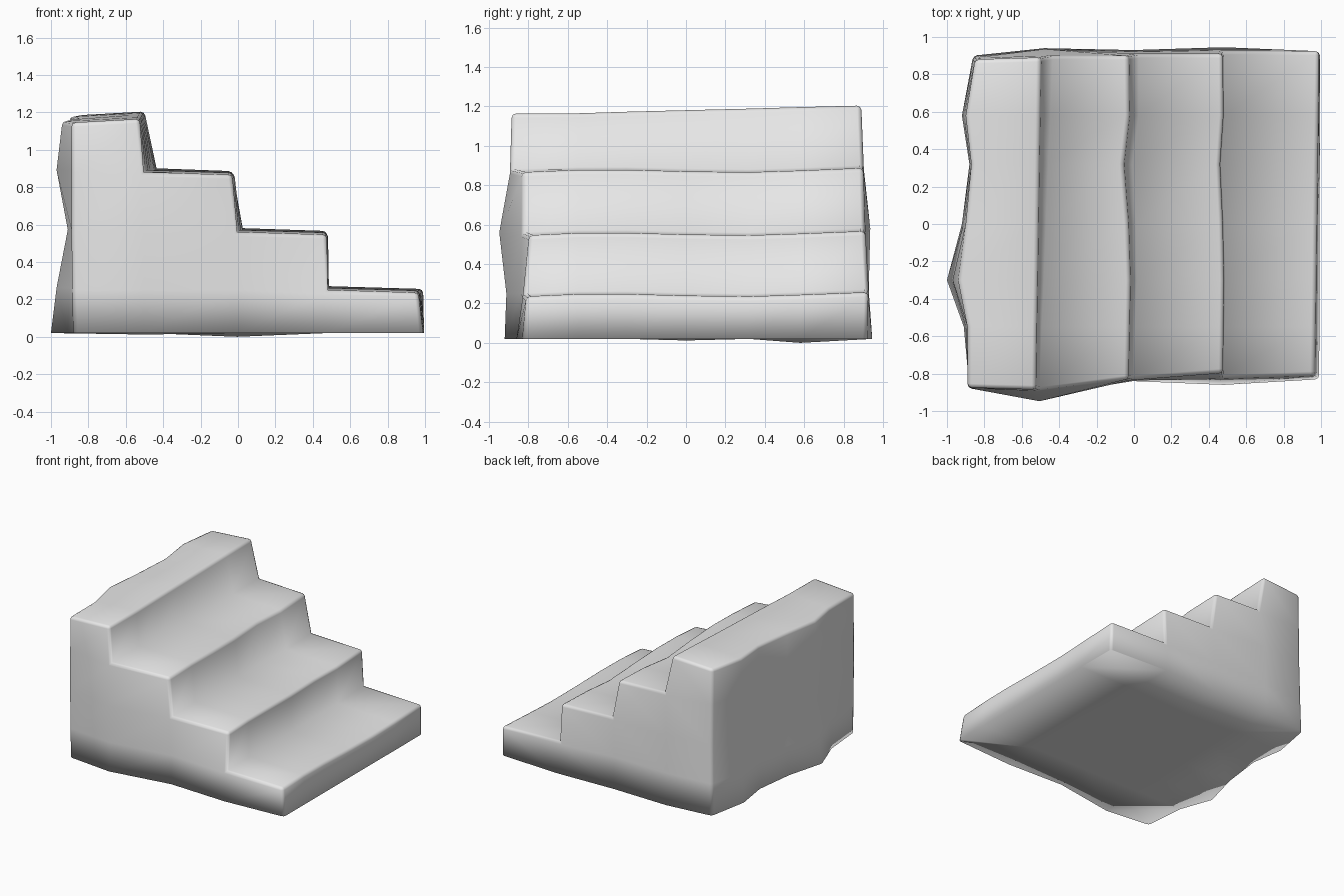
import bpy
import bmesh
import math

if "Cube" in bpy.data.objects:
    bpy.data.objects.remove(bpy.data.objects["Cube"], do_unlink=True)

STEPS = 4
ROWS = [-0.88, -0.55, -0.3, 0.0, 0.32, 0.58, 0.89]   # stations across the width
LAST = len(ROWS) - 1

# Worn outlines: one value per station or per column line
LEFT_TOP = [-0.89, -0.89, -0.94, -0.90, -0.87, -0.90, -0.85]
LEFT_FOOT = [-0.88, -0.91, -1.0, -0.92, -0.88, -0.92, -0.86]
NOSE_X = [0, -0.525, -0.03, 0.475, 0.965]
INNER_X = [0, -0.505, -0.005, 0.48]
WAVE = [0, 0.005, 0.01, 0, -0.025, 0.005, 0]
TREAD_Z = [0, 0.25, 0.56, 0.88, 1.165]
FRONT_TOP = [-0.875, -0.885, -0.83, -0.795, -0.81]
FRONT_FOOT = [-0.88, -0.92, -0.84, -0.86, -0.83]
BACK_TOP = [0.88, 0.89, 0.90, 0.91, 0.925]
BACK_FOOT = [0.90, 0.94, 0.93, 0.945, 0.92]


def lerp(a, b, t):
    return a + (b - a) * t


def point(i, k, j):
    """Worn position of column line i, level k, station j."""
    t = j / LAST
    top = min(STEPS, STEPS + 1 - i)
    up = k / top
    # Across the stairs
    if i == 0:
        x = lerp(LEFT_FOOT[j], LEFT_TOP[j], min(1, k / 2))
        if j == 2:
            x += 0.03 if k == 2 else (-0.03 if k == 3 else 0)
    else:
        x = NOSE_X[i]
        if k < top:
            x = INNER_X[i] if i < STEPS else 0.99
        if i == 1:
            x += t * (0.07 if k == 3 else 0.025)
        elif i == STEPS:
            x += t * (0.025 if k else 0.005)
        elif k:
            x += WAVE[j] * (1 if i == 2 else 0.6)
            x += 0.03 * t if (i, k) == (2, 2) else 0
    # Height, with treads dipping toward their noses
    z = TREAD_Z[k]
    if k == 0:
        z = 0.02 - (0.02 if (i, j) == (2, 5) else 0) - (0.008 if (i, j) == (1, 3) else 0)
    elif k == STEPS:
        z += 0.04 * max(0, t - 0.15) / 0.85 - (0.02 if i == 0 else 0)
    else:
        z += 0.015 * t + 0.01 * math.sin(t * 7) - (0.015 if k == top else 0)
    # Depth, bulging at mid height on the front and back
    y = ROWS[j]
    if j == 0:
        y = lerp(FRONT_FOOT[i], FRONT_TOP[i], up)
        y -= 0.045 if (i, k) == (1, 2) else 0
    elif j == LAST:
        y = lerp(BACK_FOOT[i], BACK_TOP[i], up)
        y += 0.02 if (i, k) == (1, 2) else 0
    return x, y, z


# Stepped block lattice: only its outer faces are kept
bm = bmesh.new()
cache = {}


def vert(key):
    if key not in cache:
        cache[key] = bm.verts.new(point(*key))
    return cache[key]


cells = {(i, k, j) for i in range(STEPS) for k in range(STEPS - i) for j in range(LAST)}
for cell in cells:
    for axis in range(3):
        for side in (0, 1):
            near = list(cell)
            near[axis] += 2 * side - 1
            if tuple(near) in cells:
                continue
            corners = []
            for u, v in ((0, 0), (1, 0), (1, 1), (0, 1)):
                key = list(cell)
                key[axis] += side
                key[(axis + 1) % 3] += u
                key[(axis + 2) % 3] += v
                corners.append(vert(tuple(key)))
            bm.faces.new(corners)
bmesh.ops.recalc_face_normals(bm, faces=bm.faces[:])

# Soft worn edges on every outer corner above the ground
worn = [e for e in bm.edges
        if e.calc_face_angle_signed() > math.radians(45)
        and max(v.co.z for v in e.verts) > 0.1]
bmesh.ops.bevel(bm, geom=worn, offset=0.022, segments=2, profile=0.5,
                affect='EDGES', clamp_overlap=True)
for face in bm.faces:
    face.smooth = True

mesh = bpy.data.meshes.new("stone_stairs")
bm.to_mesh(mesh)
bm.free()
stairs = bpy.data.objects.new("stone_stairs", mesh)
bpy.context.collection.objects.link(stairs)

# Plain pale stone
stone = bpy.data.materials.new("pale_grey_stone")
stone.use_nodes = True
colour = (0.8, 0.8, 0.8, 1.0)
stone.diffuse_color = colour
stone.node_tree.nodes["Principled BSDF"].inputs["Base Color"].default_value = colour
mesh.materials.append(stone)
